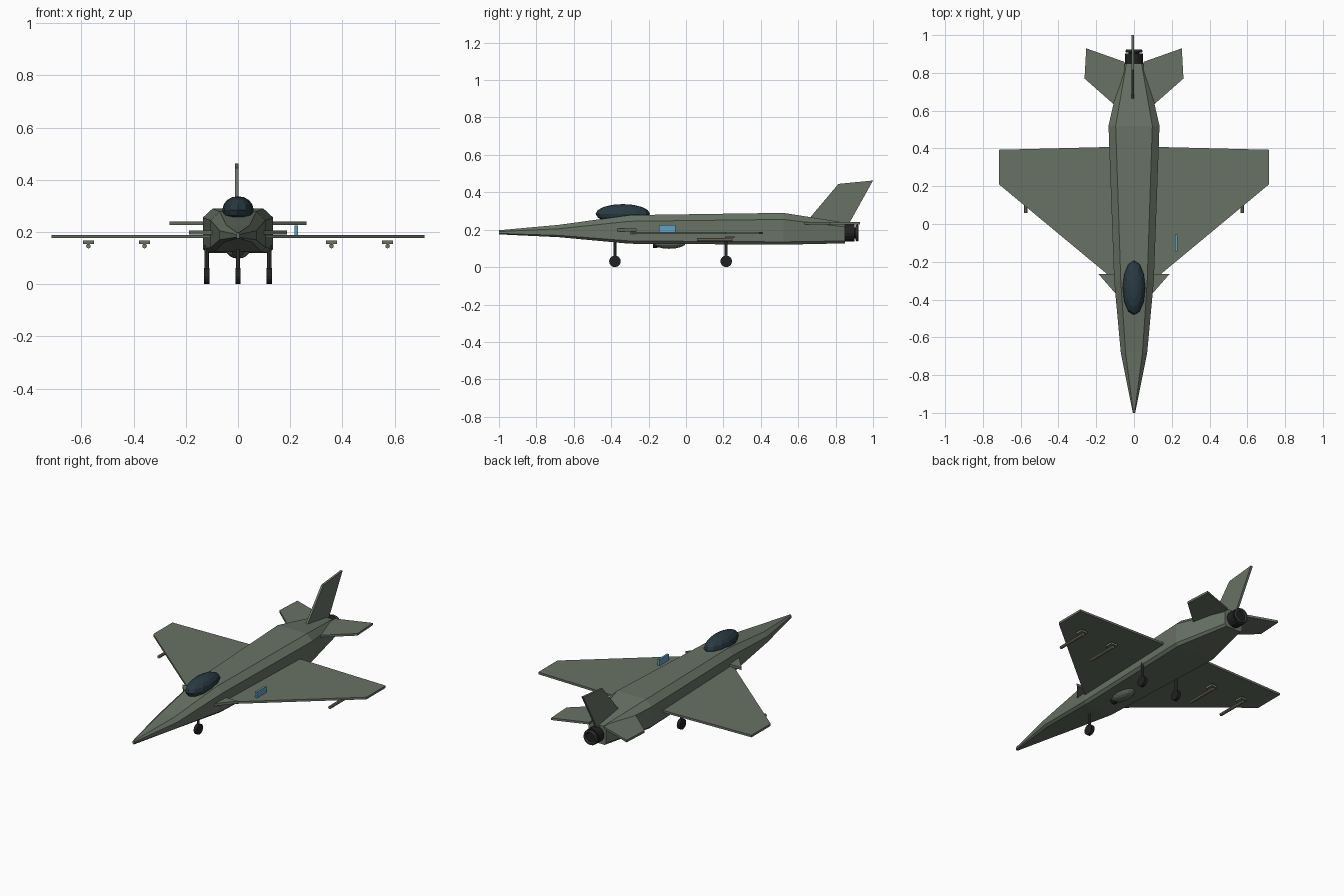
import bpy, bmesh, math
from mathutils import Matrix

if "Cube" in bpy.data.objects:
    bpy.data.objects.remove(bpy.data.objects["Cube"])


def material(name, r, g, b):
    m = bpy.data.materials.new(name)
    m.diffuse_color = (r, g, b, 1)
    m.use_nodes = True
    m.node_tree.nodes["Principled BSDF"].inputs["Base Color"].default_value = m.diffuse_color
    return m


GREEN = material("olive_paint", .14, .17, .13)
GLASS = material("dark_glass", .022, .042, .055)
BLACK = material("black", .015, .015, .015)
METAL = material("dark_metal", .045, .05, .05)
BLUE = material("blue_panel", .12, .36, .55)
TAN = material("weapon_tan", .2, .18, .12)


def finish(name, bm, mat):
    bmesh.ops.recalc_face_normals(bm, faces=bm.faces)
    me = bpy.data.meshes.new(name)
    bm.to_mesh(me)
    bm.free()
    me.materials.append(mat)
    ob = bpy.data.objects.new(name, me)
    bpy.context.collection.objects.link(ob)
    return ob


def loft(name, rings, mat):
    bm = bmesh.new()
    loops = [[bm.verts.new(p) for p in r] for r in rings]
    n = len(loops[0])
    for a, b in zip(loops, loops[1:]):
        for i in range(n):
            j = (i + 1) % n
            bm.faces.new((a[i], a[j], b[j], b[i]))
    bm.faces.new(loops[0])
    bm.faces.new(loops[-1])
    return finish(name, bm, mat)


def plate(name, outline, z0, z1, mat=GREEN, side=1):
    return loft(name, [[(side * x, y, z) for x, y in outline] for z in (z0, z1)], mat)


def box(name, loc, size, mat):
    bm = bmesh.new()
    bmesh.ops.create_cube(bm, size=1, matrix=Matrix.Translation(loc) @ Matrix.Diagonal((*size, 1)))
    return finish(name, bm, mat)


def cylinder(name, loc, r, depth, axis, mat, seg=12):
    rot = {'X': Matrix.Rotation(math.pi / 2, 4, 'Y'),
           'Y': Matrix.Rotation(math.pi / 2, 4, 'X'),
           'Z': Matrix.Identity(4)}[axis]
    bm = bmesh.new()
    bmesh.ops.create_cone(bm, cap_ends=True, segments=seg, radius1=r, radius2=r,
                          depth=depth, matrix=Matrix.Translation(loc) @ rot)
    return finish(name, bm, mat)


def ellipsoid(name, loc, radii, mat):
    bm = bmesh.new()
    bmesh.ops.create_uvsphere(bm, u_segments=12, v_segments=8, radius=1,
                              matrix=Matrix.Translation(loc) @ Matrix.Diagonal((*radii, 1)))
    return finish(name, bm, mat)


# Fuselage: y, top half width, side half width, bottom half width, z bottom to top
sections = [
    (-1.0, .003, .006, .004, .175, .18, .19, .197),
    (-.68, .045, .07, .055, .160, .17, .205, .226),
    (-.30, .070, .105, .09, .125, .14, .245, .278),
    (.52, .097, .135, .12, .120, .135, .255, .290),
    (.85, .040, .060, .05, .127, .14, .215, .238),
]
rings = []
for y, tw, sw, bw, zb, zl, zu, zt in sections:
    half = [(bw, zb), (sw, zl), (sw, zu), (tw, zt)]
    rings.append([(x, y, z) for x, z in half] + [(-x, y, z) for x, z in reversed(half)])
loft("fuselage", rings, GREEN)

# Canopy and belly intake
ellipsoid("canopy", (0, -.338, .285), (.06, .145, .052), GLASS)
ellipsoid("belly_intake", (0, -.09, .13), (.045, .09, .032), GREEN)
cylinder("intake_mouth", (0, -.165, .125), .022, .025, 'Y', BLACK)

# Vertical fin
fin = [(.655, .255), (.815, .445), (1.0, .463), (.865, .22)]
loft("tail_fin", [[(x, y, z) for y, z in fin] for x in (-.012, .001)], GREEN)

# Engine nozzle with a separate rim
cylinder("engine_nozzle", (0, .874, .183), .047, .055, 'Y', BLACK, 16)
cylinder("nozzle_core", (0, .90, .183), .030, .03, 'Y', BLACK, 16)
bpy.ops.mesh.primitive_torus_add(location=(0, .915, .183), rotation=(math.pi / 2, 0, 0),
                                 major_radius=.037, minor_radius=.009,
                                 major_segments=16, minor_segments=6)
rim = bpy.context.object
rim.name = "nozzle_rim"
rim.data.materials.append(METAL)

# Mirrored flying surfaces, weapons and main gear
wing = [(.04, -.35), (.715, .21), (.715, .393), (.04, .41)]
tailplane = [(.05, .58), (.12, .645), (.262, .77), (.253, .93), (.05, .858)]
strake = [(.07, -.40), (.188, -.265), (.07, -.265)]


def gear(name, x, y, top):
    cylinder(name + "_strut", (x, y, (top + .035) / 2), .008, top - .035, 'Z', METAL, 8)
    cylinder(name + "_wheel", (x, y, .031), .031, .02, 'X', BLACK, 16)


for s, tag in ((1, "right"), (-1, "left")):
    plate("wing_" + tag, wing, .176, .189, side=s)
    plate("tailplane_" + tag, tailplane, .227, .240, side=s)
    plate("strake_" + tag, strake, .191, .206, side=s)
    gear("main_gear_" + tag, s * .12, .215, .15)
    for x, where in ((.358, "inner"), (.573, "outer")):
        box(f"{where}_missile_fins_{tag}", (s * x, .235, .161), (.042, .048, .013), GREEN)
        cylinder(f"{where}_missile_{tag}", (s * x, .153, .146), .009, .19, 'Y', TAN, 8)

gear("nose_gear", 0, -.38, .15)

# Blue panel standing on the right wing
box("blue_panel", (.223, -.1, .207), (.012, .09, .037), BLUE)
